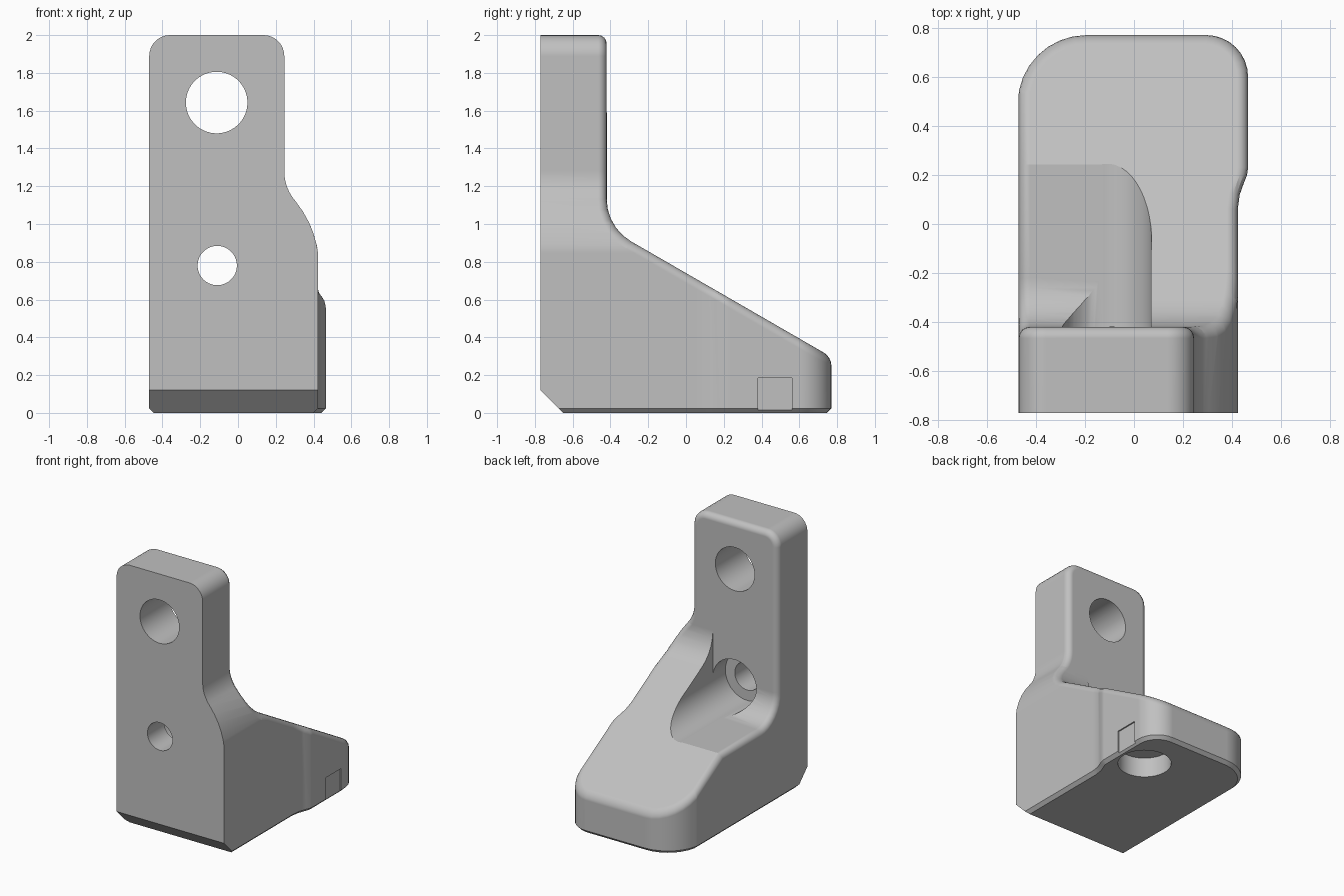
import bpy, bmesh, math
from mathutils import Vector

cube = bpy.data.objects.get("Cube")
if cube:
    bpy.data.objects.remove(cube, do_unlink=True)

grey = bpy.data.materials.new("plain_grey")
grey.use_nodes = True
COLOUR = (0.53, 0.53, 0.53, 1)
grey.diffuse_color = COLOUR
grey.node_tree.nodes["Principled BSDF"].inputs["Base Color"].default_value = COLOUR


def rounded(corners):
    """Closed 2D outline; a third number in a corner is its fillet radius."""
    out = []
    for i, c in enumerate(corners):
        p = Vector(c[:2])
        if len(c) < 3:
            out.append(p)
            continue
        u = (Vector(corners[i - 1][:2]) - p).normalized()
        v = (Vector(corners[(i + 1) % len(corners)][:2]) - p).normalized()
        half = u.angle(v) / 2
        centre = p + (u + v).normalized() * c[2] / math.sin(half)
        s = p + u * c[2] / math.tan(half) - centre
        e = p + v * c[2] / math.tan(half) - centre
        a = math.atan2(s.y, s.x)
        sweep = (math.atan2(e.y, e.x) - a + math.pi) % math.tau - math.pi
        n = max(3, round(abs(sweep) / 0.2))
        for k in range(n + 1):
            t = a + sweep * k / n
            out.append(centre + Vector((math.cos(t), math.sin(t))) * c[2])
    return out


def bezier(a, b, c, n=6):
    a, b, c = Vector(a), Vector(b), Vector(c)
    return [tuple(a * (1 - t) ** 2 + b * 2 * t * (1 - t) + c * t * t)
            for t in (k / n for k in range(n + 1))]


def circle(cx, cy, r, n=48):
    return [(cx + r * math.cos(math.tau * (k + 0.5) / n),
             cy + r * math.sin(math.tau * (k + 0.5) / n)) for k in range(n)]


def box(a0, a1, b0, b1):
    return [(a0, b0), (a1, b0), (a1, b1), (a0, b1)]


def prism(name, outline, axis, lo, hi):
    """Extrude a 2D outline along an axis from lo to hi."""
    place = {"x": lambda a, b, t: (t, a, b),
             "y": lambda a, b, t: (a, t, b),
             "z": lambda a, b, t: (a, b, t)}[axis]
    bm = bmesh.new()
    ends = [[bm.verts.new(place(p[0], p[1], t)) for p in outline] for t in (lo, hi)]
    for ring in ends:
        bm.faces.new(ring)
    n = len(outline)
    for i in range(n):
        j = (i + 1) % n
        bm.faces.new((ends[0][i], ends[0][j], ends[1][j], ends[1][i]))
    bmesh.ops.recalc_face_normals(bm, faces=bm.faces)
    mesh = bpy.data.meshes.new(name)
    bm.to_mesh(mesh)
    bm.free()
    mesh.materials.append(grey)
    ob = bpy.data.objects.new(name, mesh)
    bpy.context.collection.objects.link(ob)
    return ob


def combine(ob, cutter, operation="DIFFERENCE"):
    cutter.hide_render = True
    mod = ob.modifiers.new("cut", "BOOLEAN")
    mod.operation, mod.solver, mod.object = operation, "EXACT", cutter
    bpy.context.view_layer.objects.active = ob
    bpy.ops.object.modifier_apply(modifier=mod.name)
    bpy.data.objects.remove(cutter, do_unlink=True)


def safe_bevel(bm, pick, offset, segments):
    """Bevel the picked edges, keeping the old mesh if the result is unsound."""
    new = bm.copy()
    new.normal_update()
    edges = [e for e in new.edges if len(e.link_faces) == 2 and pick(e)]
    bmesh.ops.bevel(new, geom=edges, offset=offset, offset_type="OFFSET",
                    segments=segments, profile=0.5, affect="EDGES",
                    clamp_overlap=False)
    ratio = new.calc_volume() / bm.calc_volume()
    inside = all(abs(v.co.x) < 0.48 and abs(v.co.y) < 0.78
                 and -0.005 < v.co.z < 2.005 for v in new.verts)
    good = 0.93 < ratio < 1.001 and inside
    (bm if good else new).free()
    return new if good else bm


# Side profile: upright wall, fillet, sloping foot
WALL = -0.42
bracket = prism("bracket_body", rounded([
    (-0.77, 0.12), (-0.65, 0), (1, 0), (1, 0.163),
    (WALL, 0.9825, 0.26), (WALL, 2.5), (-0.77, 2.5)]), "x", -1, 1)

# Flat shelf on the right side and the slot above the screw bore
combine(bracket, prism("shelf_cut", rounded([
    (1.5, 0.6), (WALL, 0.6, 0.2), (WALL, 1.3), (1.5, 1.3)]), "x", -1.5, -0.11))
combine(bracket, prism("slot_cut", box(WALL, 1.5, 0.78, 1.25), "x", -0.2, 0.07))

# Front outline: narrow top flaring to the wide base
flare = bezier((0.245, 1.28), (0.245, 1.19), (0.305, 1.12))
flare += bezier((0.305, 1.12), (0.43, 0.965), (0.43, 0.76))[1:]
combine(bracket, prism("front_outline", rounded(
    [(-0.47, -1), (-0.47, 2, 0.11), (0.245, 2, 0.11)] + flare +
    [(0.43, 0.74), (0.6, 0.74), (0.6, -1)]), "y", -1.2, 1.2), "INTERSECT")

# Plan outline: rounded foot with a slight bulge on one side
combine(bracket, prism("plan_outline", rounded([
    (-0.474, -1), (-0.474, 0.77, 0.28), (0.465, 0.77, 0.17), (0.465, 0.23),
    (0.461, 0.2), (0.449, 0.17), (0.431, 0.12), (0.423, 0.06),
    (0.423, -1)]), "z", -1, 3), "INTERSECT")


# Soft edge around the wall back and slope, small chamfer underneath
def is_upper(f):
    c = f.calc_center_median()
    return (abs(f.normal.x) < 0.05 and max(f.normal.y, f.normal.z) > 0.05
            and c.y < 0.765 and c.z < 1.995)


def is_slot_side(f):
    return abs(f.normal.x) > 0.99 and -0.4 < f.calc_center_median().x < 0.2


def soft_edge(e):
    a, b = e.link_faces
    return is_upper(a) != is_upper(b) and not (is_slot_side(a) or is_slot_side(b))


def bottom_edge(e):
    return (all(v.co.z < 0.001 for v in e.verts)
            and any(v.co.y > -0.64 for v in e.verts)
            and any(f.normal.z > -0.5 for f in e.link_faces))


bm = bmesh.new()
bm.from_mesh(bracket.data)
bmesh.ops.remove_doubles(bm, verts=bm.verts, dist=0.002)
bmesh.ops.dissolve_limit(bm, angle_limit=math.radians(1),
                         verts=bm.verts, edges=bm.edges)
bm = safe_bevel(bm, soft_edge, 0.045, 4)
bm = safe_bevel(bm, bottom_edge, 0.024, 1)
bm.to_mesh(bracket.data)
bm.free()

# Bolt hole, screw hole and its wide bore
combine(bracket, prism("bolt_hole", circle(-0.113, 1.643, 0.163), "y", -1, 1))
combine(bracket, prism("screw_hole", circle(-0.11, 0.78, 0.104), "y", -1, 0))
combine(bracket, prism("screw_bore", circle(-0.11, 0.78, 0.182), "y", -0.57, 1))

# Round pocket underneath and shallow recess on the bulging side
combine(bracket, prism("foot_pocket", circle(0.24, 0.4, 0.185), "z", -0.5, 0.15))
combine(bracket, prism("side_recess", box(0.38, 0.56, -0.2, 0.185), "x", 0.455, 1))

# Smooth shading with crisp machined edges
for other in bpy.context.selected_objects:
    other.select_set(False)
bracket.select_set(True)
bpy.context.view_layer.objects.active = bracket
bpy.ops.object.shade_smooth_by_angle(angle=math.radians(25))
weighted = bracket.modifiers.new("even_shading", "WEIGHTED_NORMAL")
weighted.keep_sharp = True
weighted.weight = 100
